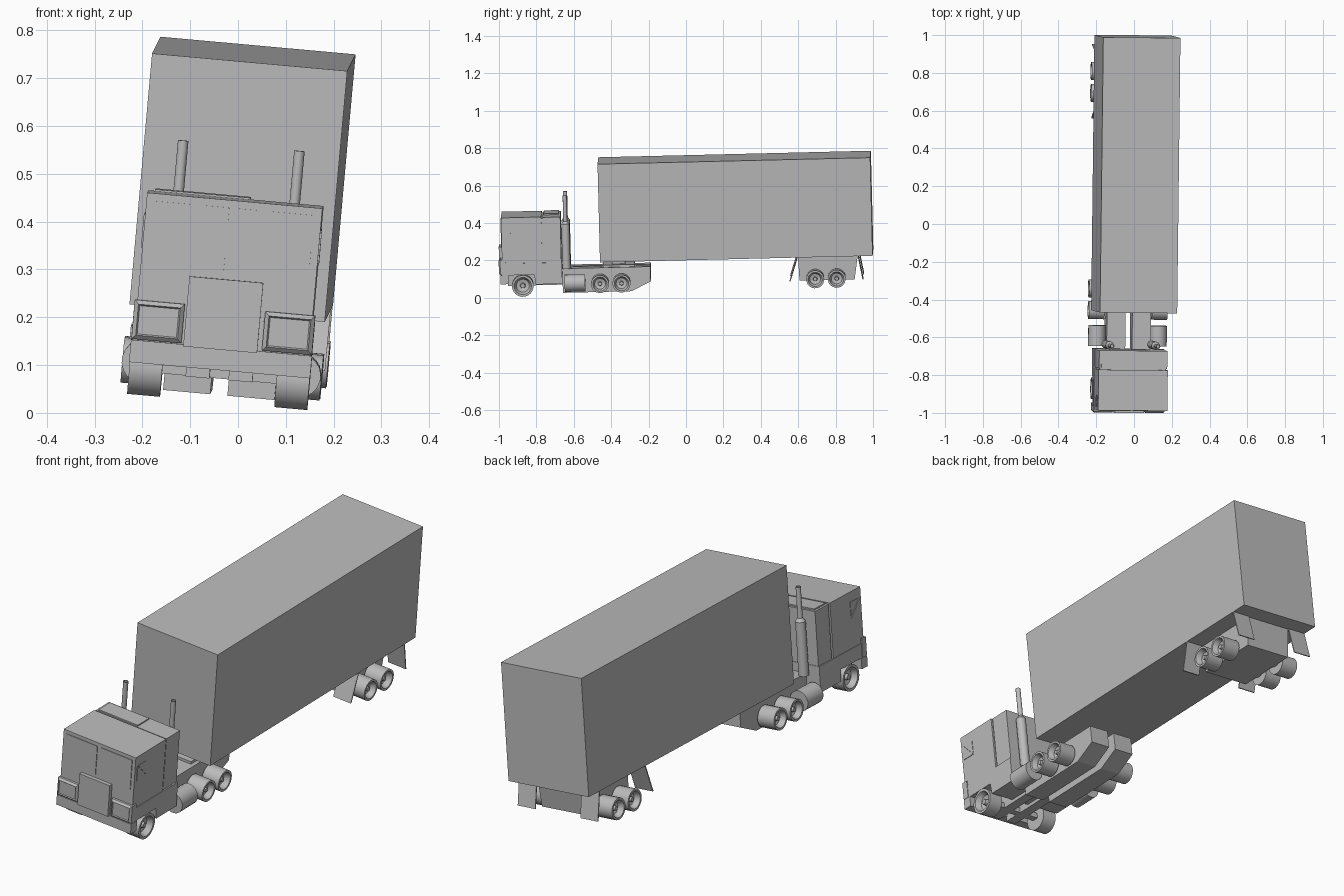
import bpy, bmesh, math
from mathutils import Matrix, Vector

cube = bpy.data.objects.get("Cube")
if cube:
    bpy.data.objects.remove(cube, do_unlink=True)

grey = bpy.data.materials.new("plain_grey")
grey.use_nodes = True
COL = (0.5, 0.5, 0.5, 1)
grey.diffuse_color = COL
grey.node_tree.nodes["Principled BSDF"].inputs["Base Color"].default_value = COL

# The whole truck leans slightly: level coordinates are turned by this frame
ez = Vector((0.09, -0.025, 1)).normalized()
ey = Vector((0.012, 1, 0.025))
ey = (ey - ez * ey.dot(ez)).normalized()
LEAN = Matrix((ey.cross(ez), ey, ez)).transposed().to_4x4() @ Matrix.Translation((-0.037, 0, 0))


def finish(name, bm, smooth=False):
    bmesh.ops.recalc_face_normals(bm, faces=bm.faces)
    bm.transform(LEAN)
    mesh = bpy.data.meshes.new(name)
    bm.to_mesh(mesh)
    bm.free()
    mesh.materials.append(grey)
    obj = bpy.data.objects.new(name, mesh)
    bpy.context.collection.objects.link(obj)
    if smooth:
        bpy.ops.object.select_all(action='DESELECT')
        obj.select_set(True)
        bpy.context.view_layer.objects.active = obj
        bpy.ops.object.shade_smooth_by_angle(angle=math.radians(35))
    return obj


def prism(name, profile, x0, x1):
    """Side profile of (y, z) points pulled across from x0 to x1."""
    bm = bmesh.new()
    face = bm.faces.new([bm.verts.new((x0, y, z)) for y, z in profile])
    out = bmesh.ops.extrude_face_region(bm, geom=[face])["geom"]
    bmesh.ops.translate(bm, vec=(x1 - x0, 0, 0),
                        verts=[v for v in out if isinstance(v, bmesh.types.BMVert)])
    return finish(name, bm)


def box(name, x, y, z):
    return prism(name, [(y[0], z[0]), (y[1], z[0]), (y[1], z[1]), (y[0], z[1])], x[0], x[1])


def lathe(name, profile, centre, axis, steps=20):
    """Profile of (radius, distance along axis) spun round the axis."""
    bm = bmesh.new()
    axis = Vector(axis)
    side = axis.orthogonal().normalized()
    verts = [bm.verts.new(side * r + axis * d) for r, d in profile]
    edges = [bm.edges.new(p) for p in zip(verts, verts[1:])]
    bmesh.ops.spin(bm, geom=verts + edges, cent=(0, 0, 0), axis=axis,
                   angle=math.tau, steps=steps)
    bmesh.ops.remove_doubles(bm, verts=bm.verts, dist=1e-5)
    bmesh.ops.translate(bm, verts=bm.verts, vec=centre)
    return finish(name, bm, True)


def wheel(name, side, inner, outer, y, z, r):
    # tyre with a dished rim and a small hub
    w = outer - inner
    lathe(name, [(0, 0), (r, 0), (r, w), (r * .8, w), (r * .6, w - .025),
                 (r * .25, w - .03), (r * .2, w - .012), (0, w - .012)],
          (side * inner, y, z), (side, 0, 0))


# Trailer
box("trailer_body", (-.205, .205), (-.453, 1.005), (.217, .744))
prism("trailer_bogie", [(.605, .217), (.925, .217), (.905, .085), (.61, .085)], -.115, .115)

# Cab
box("cab_upper", (-.184, .184), (-.977, -.762), (.215, .466))
box("cab_joint", (-.176, .176), (-.765, -.752), (.215, .458))
box("sleeper", (-.181, .181), (-.755, -.66), (.215, .463))
box("roof_plate", (-.17, .03), (-.75, -.67), (.463, .469))
prism("cab_lower", [(-.98, .22), (-.657, .22), (-.657, .105), (-.8, .105),
                    (-.806, .157), (-.98, .157)], -.187, .187)
box("front_bumper", (-.19, .19), (-.987, -.945), (.11, .157))
box("grille", (-.08, .075), (-.994, -.976), (.153, .30))

# Chassis crosspieces
box("fifth_wheel_plate", (-.1, .1), (-.44, -.27), (.18, .192))
box("fifth_wheel_pivot", (-.04, .04), (-.39, -.32), (.19, .218))
box("front_axle", (-.14, .14), (-.885, -.855), (.09, .115))
for y in (-.456, -.341):
    box("drive_axle", (-.14, .14), (y - .012, y + .012), (.088, .112))
for y in (.695, .81):
    box("trailer_axle", (-.14, .14), (y - .012, y + .012), (.088, .112))


def headlight(side):
    # housing tapering to an inset lens
    bm = bmesh.new()
    bmesh.ops.create_cube(bm, size=1)
    bmesh.ops.scale(bm, vec=(.105, .03, .082), verts=bm.verts)
    bmesh.ops.translate(bm, vec=(side * .137, -.972, .2), verts=bm.verts)
    bm.normal_update()
    front = min(bm.faces, key=lambda f: f.calc_center_median().y)
    bmesh.ops.inset_region(bm, faces=[front], thickness=.012, depth=.008)
    bmesh.ops.inset_region(bm, faces=[front], thickness=.004, depth=-.004)
    finish("headlight", bm)


def flap(name, side, top, bottom):
    # thin slanted mud flap
    prism(name, [(top, .217), (top + .005, .217), (bottom + .005, .09), (bottom, .09)],
          side * .115, side * .205)


for s in (-1, 1):
    tag = "left" if s > 0 else "right"
    headlight(s)

    # Windscreen pane and door quarter window
    box(tag + "_windscreen", (s * .01, s * .168), (-.98, -.976), (.311, .45))
    prism(tag + "_door_window", [(-.962, .42), (-.9, .35), (-.962, .35)], s * .182, s * .187)
    prism(tag + "_door_window_upper", [(-.957, .422), (-.9, .422), (-.9, .358)],
          s * .182, s * .186)

    # Frame rails
    prism(tag + "_frame_rail", [(-.66, .18), (-.185, .18), (-.185, .10), (-.29, .05), (-.655, .05)],
          s * .018, s * .117)
    box(tag + "_front_rail", (s * .02, s * .07), (-.95, -.65), (.09, .18))

    # Exhaust stack: wide muffler below, thin pipe above
    lathe(tag + "_exhaust", [(0, .18), (.022, .18), (.022, .42), (.011, .435), (.011, .573),
                             (.008, .573), (.008, .55), (0, .55)],
          (s * .122, -.634, 0), (0, 0, 1), 16)

    # Fuel tank
    lathe(tag + "_fuel_tank", [(0, 0), (.046, 0), (.046, .11), (0, .11)],
          (s * .163, -.645, .105), (0, 1, 0))

    # Wheels
    wheel(tag + "_front_wheel", s, .12, .189, -.869, .098, .058)
    for y in (-.456, -.341):
        wheel(tag + "_drive_wheel", s, .125, .209, y, .1, .048)
    for y in (.695, .81):
        wheel(tag + "_trailer_wheel", s, .125, .209, y, .098, .048)

    flap(tag + "_front_mud_flap", s, .6, .558)
    flap(tag + "_rear_mud_flap", s, .925, .948)
